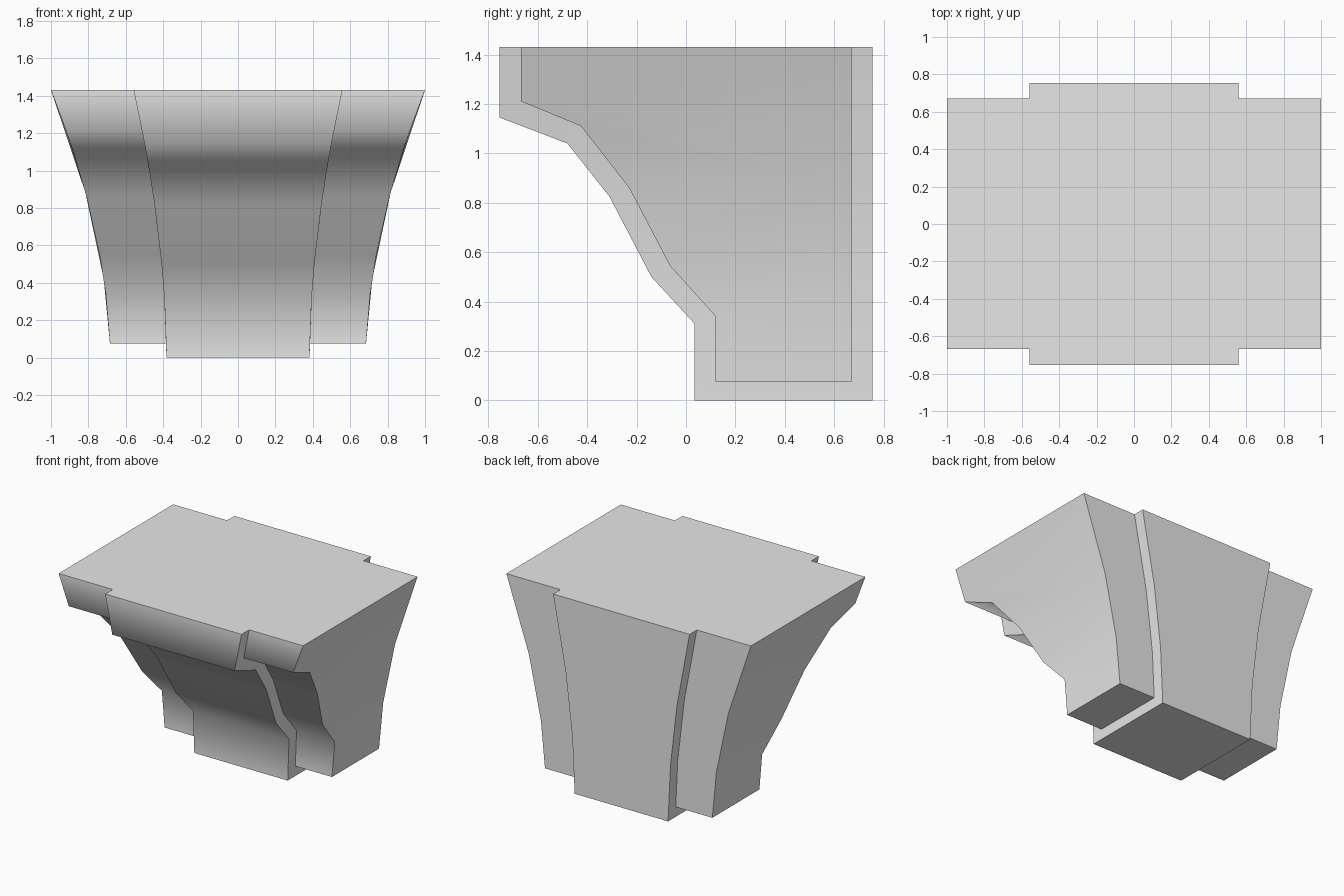
import bpy
import bmesh

default_cube = bpy.data.objects.get("Cube")
if default_cube:
    bpy.data.objects.remove(default_cube, do_unlink=True)

HEIGHT = 1.43

stone = bpy.data.materials.new("pale_grey_stone")
stone.use_nodes = True
stone.diffuse_color = (0.8, 0.8, 0.8, 1)
stone.node_tree.nodes["Principled BSDF"].inputs["Base Color"].default_value = (0.8, 0.8, 0.8, 1)

# Each front profile point joins one of the four back points
BACK_LINK = [0, 1, 1, 2, 2, 2, 3]


def bracket_body(name, front, back_y, foot, head):
    """Stepped bracket whose half width flares from foot to head."""
    def half_width(z):
        return foot + (head - foot) * (z / HEIGHT) ** 1.8

    back = [(back_y, z) for z in (front[0][1], 0.42, 0.88, HEIGHT)]
    bm = bmesh.new()

    def rail(points, side):
        return [bm.verts.new((side * half_width(z), y, z)) for y, z in points]

    fl, fr = rail(front, 1), rail(front, -1)
    bl, br = rail(back, 1), rail(back, -1)
    group = bm.faces.layers.int.new("group")

    def add(verts, part):
        face = bm.faces.new(list(dict.fromkeys(verts)))
        face[group] = part
        face.smooth = True

    # Stepped front and flared flanks
    for i in range(len(front) - 1):
        j, k = BACK_LINK[i], BACK_LINK[i + 1]
        add((fl[i], fl[i + 1], fr[i + 1], fr[i]), 0)
        add((fl[i], fl[i + 1], bl[k], bl[j]), 1)
        add((fr[i], fr[i + 1], br[k], br[j]), 2)
    # Flat back
    for i in range(len(back) - 1):
        add((bl[i], bl[i + 1], br[i + 1], br[i]), 3)
    # Underside and top
    add((fl[0], fr[0], br[0], bl[0]), 4)
    add((fl[-1], fr[-1], br[-1], bl[-1]), 5)

    # Crisp edges only where two different sides meet
    for edge in bm.edges:
        a, b = edge.link_faces
        edge.smooth = a[group] == b[group]
    bmesh.ops.recalc_face_normals(bm, faces=bm.faces)

    mesh = bpy.data.meshes.new(name)
    bm.to_mesh(mesh)
    bm.free()
    mesh.materials.append(stone)
    obj = bpy.data.objects.new(name, mesh)
    bpy.context.collection.objects.link(obj)
    return obj


# Narrow projecting centre
bracket_body("bracket_centre",
             [(0.035, 0), (0.035, 0.31), (-0.14, 0.5), (-0.31, 0.825),
              (-0.48, 1.04), (-0.755, 1.145), (-0.755, HEIGHT)],
             0.755, 0.382, 0.558)

# Wide recessed body forming both side wings
bracket_body("bracket_wings",
             [(0.12, 0.075), (0.12, 0.34), (-0.065, 0.545), (-0.23, 0.86),
              (-0.425, 1.11), (-0.667, 1.21), (-0.667, HEIGHT)],
             0.67, 0.683, 1.0)
